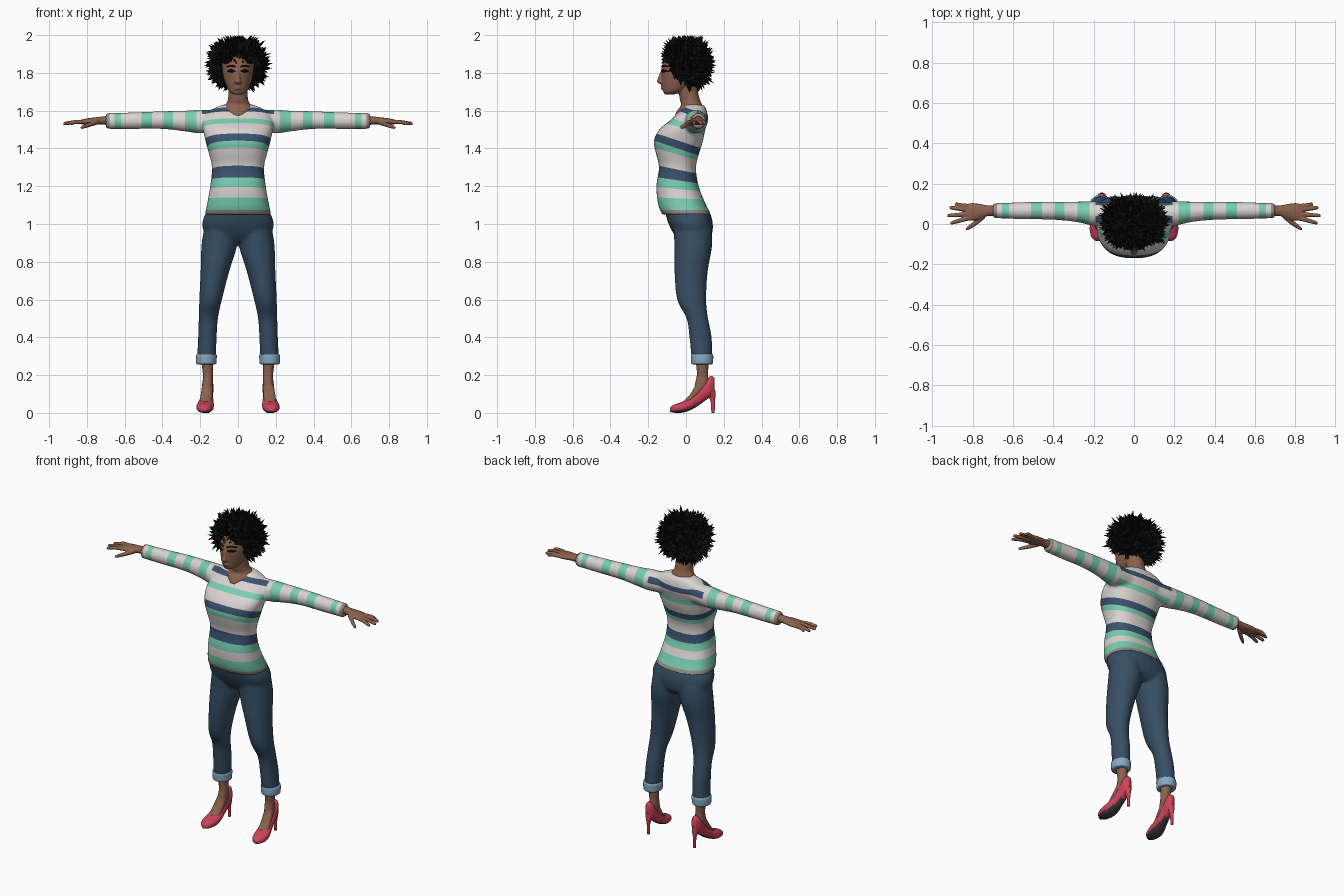
import bpy, bmesh, math, random
from mathutils import Vector

random.seed(7)
if "Cube" in bpy.data.objects:
    bpy.data.objects.remove(bpy.data.objects["Cube"])


def material(name, r, g, b):
    m = bpy.data.materials.new(name)
    m.use_nodes = True
    m.diffuse_color = (r, g, b, 1)
    bsdf = m.node_tree.nodes["Principled BSDF"]
    bsdf.inputs["Base Color"].default_value = (r, g, b, 1)
    bsdf.inputs["Roughness"].default_value = 0.8
    return m


SKIN = material("brown_skin", .26, .12, .075)
WHITE = material("off_white_knit", .7, .66, .64)
GREEN = material("mint_knit", .19, .62, .44)
NAVY = material("navy_knit", .045, .085, .16)
TRIM = material("grey_trim", .3, .27, .24)
DENIM = material("denim", .037, .078, .13)
CUFF = material("light_denim", .24, .4, .55)
PINK = material("pink_leather", .62, .055, .1)
SOLE = material("dark_sole", .05, .05, .055)
BLACK = material("black_hair", .004, .004, .004)


def spline(rows, steps=4):
    """Smooth the ring table with a Catmull-Rom curve."""
    out = []
    for i in range(len(rows) - 1):
        a, b, c, d = (rows[min(max(j, 0), len(rows) - 1)] for j in range(i - 1, i + 3))
        for s in range(steps):
            t = s / steps
            out.append([q + t / 2 * (r - p + t * (2 * p - 5 * q + 4 * r - w + t * (3 * (q - r) + w - p)))
                        for p, q, r, w in zip(a, b, c, d)])
    return out + [list(rows[-1])]


def loft(bm, axis, rows, side=1, power=2.0, count=28):
    """Rings of (place on axis, two centres, two radii), capped at both ends."""
    rings = []
    for t, cu, cv, ru, rv in spline(rows):
        ring = []
        for k in range(count):
            c, s = (f(math.tau * k / count) for f in (math.cos, math.sin))
            u = cu + ru * math.copysign(abs(c) ** (2 / power), c)
            v = cv + rv * math.copysign(abs(s) ** (2 / power), s)
            x, y, z = {"x": (t, u, v), "y": (u, t, v), "z": (u, v, t)}[axis]
            ring.append(bm.verts.new((x * side, y, z)))
        rings.append(ring)
    for a, b in zip(rings, rings[1:]):
        for k in range(count):
            n = (k + 1) % count
            bm.faces.new((a[k], a[n], b[n], b[k]))
    bm.faces.new(rings[0])
    bm.faces.new(rings[-1])


def finish(name, bm, mats, voxel=0, smooth=True, rounds=4):
    """Turn a bmesh into an object, fusing overlapping parts if a voxel size is given."""
    bmesh.ops.recalc_face_normals(bm, faces=bm.faces)
    me = bpy.data.meshes.new(name)
    bm.to_mesh(me)
    bm.free()
    ob = bpy.data.objects.new(name, me)
    bpy.context.collection.objects.link(ob)
    if voxel:
        mod = ob.modifiers.new("fuse", "REMESH")
        mod.mode, mod.voxel_size = "VOXEL", voxel
        mod = ob.modifiers.new("relax", "SMOOTH")
        mod.factor, mod.iterations = .5, rounds
        graph = bpy.context.evaluated_depsgraph_get()
        fused = bpy.data.meshes.new_from_object(ob.evaluated_get(graph))
        ob.modifiers.clear()
        ob.data = fused
    for m in mats:
        ob.data.materials.append(m)
    for p in ob.data.polygons:
        p.use_smooth = smooth
    return ob


# Sweater: torso and sleeves fused, then cut along the stripe edges
bm = bmesh.new()
loft(bm, "z", [(1.05, 0, .004, .176, .13), (1.1, 0, -.02, .165, .127), (1.2, 0, -.045, .147, .112),
               (1.3, 0, -.045, .138, .098), (1.38, 0, -.045, .156, .116), (1.44, 0, -.04, .172, .13),
               (1.5, 0, -.02, .185, .122), (1.55, 0, .018, .185, .1), (1.59, 0, .035, .165, .077),
               (1.615, 0, .045, .12, .06), (1.632, 0, .045, .08, .046)], power=2.4, count=40)
for side in (1, -1):
    loft(bm, "x", [(.08, .05, 1.545, .055, .055), (.2, .052, 1.542, .06, .062), (.28, .06, 1.545, .051, .055),
                   (.4, .066, 1.55, .045, .047), (.55, .066, 1.547, .042, .044), (.7, .066, 1.545, .037, .042)], side)
sweater = finish("striped_sweater", bm, [WHITE, GREEN, NAVY, TRIM], .009)

BODY_EDGES = [1.075, 1.14, 1.195, 1.247, 1.31, 1.4, 1.435, 1.477, 1.55, 1.585, 1.635, 1.665]
BODY_COLOURS = [3, 1, 0, 1, 2, 0, 1, 2, 0, 1, 0, 2, 0]
SLEEVE_EDGES = [.22, .28, .345, .395, .455, .51, .62, .655, .68]
SLEEVE_COLOURS = [0, 1, 0, 1, 0, 1, 0, 1, 0, 3]
SHOULDER = .19


def stripe_plane(height):
    slope = min(.33, max(0, height - 1.1))
    return Vector((0, -.15, height)), Vector((0, slope, 1)).normalized()


def cut(bm, test, point, normal):
    faces = [f for f in bm.faces if test(f.calc_center_median())]
    geom = list({e for f in faces for e in f.edges} | {v for f in faces for v in f.verts}) + faces
    bmesh.ops.bisect_plane(bm, geom=geom, plane_co=point, plane_no=normal, dist=1e-5)


bm = bmesh.new()
bm.from_mesh(sweater.data)
for side in (1, -1):
    for x in [SHOULDER] + SLEEVE_EDGES:
        cut(bm, lambda c: True, (x * side, 0, 0), (1, 0, 0))
for height in BODY_EDGES:
    cut(bm, lambda c: abs(c.x) < SHOULDER, *stripe_plane(height))
planes = [stripe_plane(h) for h in BODY_EDGES]
for f in bm.faces:
    c = f.calc_center_median()
    if abs(c.x) > SHOULDER:
        f.material_index = SLEEVE_COLOURS[sum(abs(c.x) > e for e in SLEEVE_EDGES)]
    else:
        f.material_index = BODY_COLOURS[sum((c - p).dot(n) > 0 for p, n in planes)]
bm.to_mesh(sweater.data)
bm.free()

# Jeans
bm = bmesh.new()
loft(bm, "z", [(.905, 0, .04, .12, .07), (.94, 0, .038, .17, .098), (1, 0, .025, .19, .117),
               (1.06, 0, .008, .17, .118), (1.1, 0, -.015, .145, .105)], power=2.3)
for side in (1, -1):
    loft(bm, "z", [(.27, .168, .085, .05, .054), (.4, .162, .077, .049, .059), (.5, .157, .06, .051, .057),
                   (.6, .145, .03, .06, .077), (.75, .122, .027, .076, .088), (.88, .1, .038, .094, .1),
                   (.98, .09, .035, .09, .1)], side)
finish("jeans", bm, [DENIM], .009)

bm = bmesh.new()
for side in (1, -1):
    loft(bm, "z", [(.257, .168, .085, .046, .05), (.262, .168, .085, .053, .057), (.285, .168, .085, .055, .059),
                   (.305, .167, .085, .055, .059), (.312, .167, .085, .049, .054)], side)
finish("rolled_cuffs", bm, [CUFF])

# Ankles and feet
bm = bmesh.new()
for side in (1, -1):
    loft(bm, "z", [(.1, .16, .085, .022, .03), (.15, .16, .085, .028, .038), (.2, .159, .087, .027, .03),
                   (.25, .162, .087, .03, .033), (.32, .165, .087, .035, .04)], side)
    loft(bm, "y", [(-.015, .172, .044, .028, .018), (.02, .169, .068, .033, .028), (.05, .165, .105, .031, .042),
                   (.08, .161, .14, .028, .05), (.11, .16, .15, .022, .04)], side)
finish("feet", bm, [SKIN], .006)

# High-heeled shoes with dark soles
bm = bmesh.new()
for side in (1, -1):
    loft(bm, "y", [(-.085, .178, .016, .01, .01), (-.065, .178, .022, .033, .021), (-.02, .175, .03, .045, .029),
                   (.02, .17, .045, .042, .032), (.06, .165, .073, .034, .038), (.1, .162, .112, .031, .048),
                   (.13, .16, .14, .029, .055), (.152, .16, .145, .014, .04)], side, 2.3)
    loft(bm, "z", [(0, .16, .143, .008, .009), (.06, .16, .142, .009, .012), (.1, .16, .135, .019, .022),
                   (.125, .16, .128, .024, .026)], side, count=14)
bm.normal_update()
shoes = finish("high_heel_shoes", bm, [PINK, SOLE])
for p in shoes.data.polygons:
    if p.normal.z < -.6 and p.center.y < .1:
        p.material_index = 1

# Hands: palm, four fingers and thumb
FINGERS = [(.088, .888, .098), (.07, .915, .08), (.05, .925, .042), (.03, .91, .006)]
bm = bmesh.new()
for side in (1, -1):
    loft(bm, "x", [(.66, .066, 1.547, .028, .028), (.72, .066, 1.548, .026, .021), (.76, .062, 1.545, .037, .019),
                   (.8, .06, 1.542, .044, .017), (.835, .059, 1.54, .04, .011)], side)
    for y, tip_x, tip_y in FINGERS:
        loft(bm, "x", [(.81, y, 1.541, .011, .011), (.86, (y + tip_y) / 2, 1.54, .011, .011),
                       (tip_x - .008, tip_y, 1.532, .009, .009), (tip_x, tip_y, 1.531, .005, .005)], side, count=12)
    loft(bm, "x", [(.74, .045, 1.542, .018, .014), (.78, .01, 1.528, .015, .013),
                   (.82, -.018, 1.514, .011, .01), (.833, -.026, 1.51, .006, .006)], side, count=12)
finish("hands", bm, [SKIN], .004, rounds=2)

# Head, neck, nose and lips
bm = bmesh.new()
loft(bm, "z", [(1.685, 0, -.088, .02, .024), (1.7, 0, -.07, .045, .05), (1.73, 0, -.045, .062, .08),
               (1.77, 0, -.025, .076, .104), (1.82, 0, -.01, .084, .12), (1.88, 0, 0, .083, .108),
               (1.93, 0, .005, .06, .075), (1.95, 0, .005, .02, .03)])
loft(bm, "z", [(1.572, 0, 0, .045, .061), (1.605, 0, .02, .078, .064), (1.63, 0, .03, .068, .056),
               (1.66, 0, .02, .053, .053), (1.72, 0, .01, .052, .05), (1.78, 0, .01, .052, .05)])
loft(bm, "z", [(1.742, 0, -.13, .014, .01), (1.753, 0, -.135, .019, .019), (1.785, 0, -.13, .01, .014),
               (1.815, 0, -.122, .008, .01)])
for z in (1.717, 1.728):
    loft(bm, "x", [(-.026, -.113, z, .004, .003), (0, -.124, z, .01, .007), (.026, -.113, z, .004, .003)])
finish("head", bm, [SKIN], .005, rounds=3)

# Eyes and brows
bm = bmesh.new()
for side in (1, -1):
    loft(bm, "x", [(.013, -.125, 1.808, .005, .002), (.035, -.119, 1.811, .009, .009),
                   (.058, -.103, 1.81, .006, .002)], side, count=12)
    loft(bm, "x", [(.012, -.127, 1.832, .005, .003), (.035, -.119, 1.838, .006, .005),
                   (.06, -.098, 1.833, .006, .002)], side, count=12)
finish("eyes_and_brows", bm, [BLACK])

# Hair: a cap open at the face, covered in seeded spikes
CENTRE = Vector((0, .006, 1.85))
RADII = Vector((.15, .125, .135))


def hair_point(d, scale):
    norm = sum(abs(v) ** 2.5 for v in d) ** .4
    return CENTRE + Vector([v * r * scale / norm for v, r in zip(d, RADII)])


def over_face(p):
    return p.y < 0 and abs(p.x) < .092 and p.z < 1.855


bm = bmesh.new()
bmesh.ops.create_icosphere(bm, subdivisions=4, radius=1)
for v in bm.verts:
    v.co = hair_point(v.co, .88)
bmesh.ops.delete(bm, geom=[f for f in bm.faces if over_face(f.calc_center_median())], context="FACES")
for i in range(1300):
    d = Vector([random.gauss(0, 1) for _ in range(3)]).normalized()
    base = hair_point(d, .84)
    if over_face(base):
        continue
    jitter = Vector([random.uniform(-.022, .022) for _ in range(3)])
    tip = hair_point(d, random.uniform(.94, 1.12)) + jitter
    tip.z = min(tip.z, 2.0)
    u = d.orthogonal().normalized() * .015
    w = d.cross(u)
    foot = [bm.verts.new(base + u * math.cos(a) + w * math.sin(a)) for a in (0, 2.1, 4.2)]
    top = bm.verts.new(tip)
    for k in range(3):
        bm.faces.new((foot[k], foot[(k + 1) % 3], top))
finish("curly_hair", bm, [BLACK], smooth=False)
